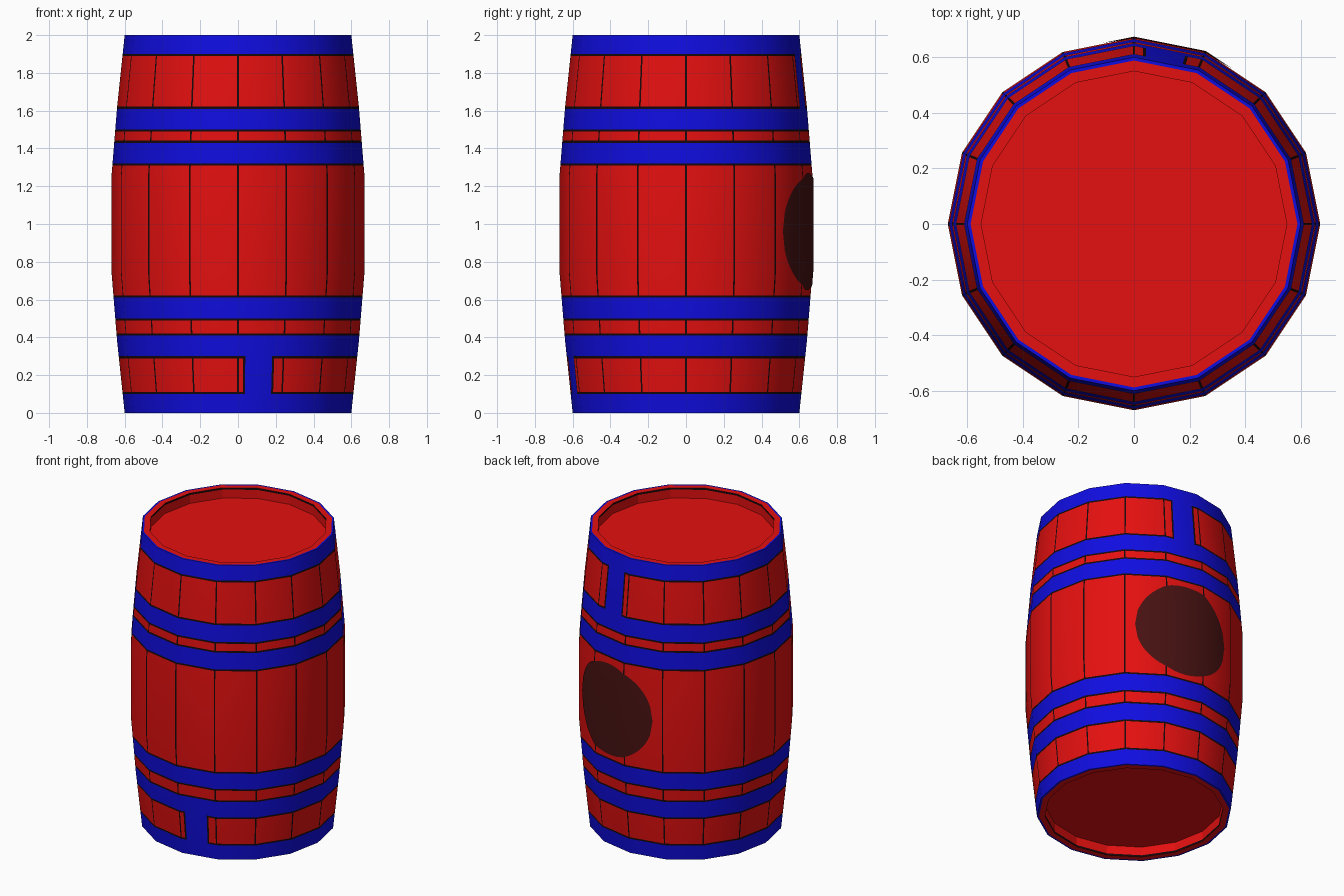
import bpy
import bmesh
import math

cube = bpy.data.objects.get("Cube")
if cube:
    bpy.data.objects.remove(cube)

SIDES = 16
STEP = 2 * math.pi / SIDES
PROFILE = [(0, 0.6), (0.38, 0.64), (0.75, 0.67), (1.25, 0.67), (1.62, 0.64), (2, 0.6)]
HOOPS = [(0, 0.1), (0.3, 0.41), (0.5, 0.61), (1.32, 1.43), (1.5, 1.61), (1.9, 2)]
LINE = 0.011     # width of the dark outlines
RED, BLUE, DARK, BROWN = range(4)


def make_material(name, color):
    mat = bpy.data.materials.new(name)
    mat.use_nodes = True
    mat.diffuse_color = color
    bsdf = next(n for n in mat.node_tree.nodes if n.type == "BSDF_PRINCIPLED")
    bsdf.inputs["Base Color"].default_value = color
    bsdf.inputs["Roughness"].default_value = 0.8
    return mat


MATERIALS = [
    make_material("red_wood", (0.78, 0.005, 0.005, 1)),
    make_material("blue_hoop", (0.005, 0.004, 0.74, 1)),
    make_material("dark_seam", (0.008, 0.002, 0.003, 1)),
    make_material("brown_bung", (0.065, 0.006, 0.006, 1)),
]


def radius(z):
    for (z0, r0), (z1, r1) in zip(PROFILE, PROFILE[1:]):
        if z <= z1:
            return r0 + (r1 - r0) * (z - z0) / (z1 - z0)
    return PROFILE[-1][1]


def surface(turn, z, offset=0.0):
    """Point on the faceted wall; turn counts facets from the front."""
    i = math.floor(turn + 1e-6)
    f = turn - i
    a, b = i * STEP, (i + 1) * STEP
    r = radius(z) + offset
    x = math.sin(a) * (1 - f) + math.sin(b) * f
    y = math.cos(a) * (1 - f) + math.cos(b) * f
    return (r * x, -r * y, z)


def finish(bm, name, rounded):
    bmesh.ops.remove_doubles(bm, verts=bm.verts, dist=0.0001)
    mesh = bpy.data.meshes.new(name)
    bm.to_mesh(mesh)
    bm.free()
    for mat in MATERIALS:
        mesh.materials.append(mat)
    obj = bpy.data.objects.new(name, mesh)
    bpy.context.collection.objects.link(obj)
    if rounded:
        # Shade the facets as one round, bulging wall
        for poly in mesh.polygons:
            poly.use_smooth = True
        normals = []
        for v in mesh.vertices:
            r = math.hypot(v.co.x, v.co.y)
            n = (v.co.x / r, v.co.y / r, 0.12 * (v.co.z - 1))
            length = math.hypot(*n)
            normals.append([c / length for c in n])
        mesh.normals_split_custom_set_from_vertices(normals)
    return obj


# Staved wall with hoops, seams and the two blue tabs
TABS = {0: (0.16, 0.75, 0.1, 0.3), 7: (0.25, 0.82, 1.61, 1.9)}
SEAM = 0.018     # half seam width as a share of a facet
EDGE = 0.045     # tab outline as a share of a facet


def wall_color(side, f, z):
    if any(lo < z < hi for lo, hi in HOOPS):
        return BLUE
    if side in TABS:
        left, right, bottom, top = TABS[side]
        if bottom < z < top:
            if left < f < right:
                return BLUE
            if left - EDGE < f < right + EDGE:
                return DARK
    if any(lo - LINE < z < hi + LINE for lo, hi in HOOPS):
        return DARK
    return DARK if f < SEAM or f > 1 - SEAM else RED


levels = {z for z, r in PROFILE}
for lo, hi in HOOPS:
    levels |= {z for z in (lo - LINE, lo, hi, hi + LINE) if 0 <= z <= 2}
levels = sorted(levels)

bm = bmesh.new()
for side in range(SIDES):
    cuts = [0, SEAM, 1 - SEAM, 1]
    if side in TABS:
        left, right = TABS[side][:2]
        cuts = sorted(cuts + [left - EDGE, left, right, right + EDGE])
    for f0, f1 in zip(cuts, cuts[1:]):
        t0, t1 = side + f0, side + f1
        for z0, z1 in zip(levels, levels[1:]):
            corners = [(t0, z0), (t1, z0), (t1, z1), (t0, z1)]
            face = bm.faces.new([bm.verts.new(surface(t, z)) for t, z in corners])
            face.material_index = wall_color(side, (f0 + f1) / 2, (z0 + z1) / 2)
finish(bm, "barrel_wall", True)


# Rim, recess wall and sunken lid at each end
def make_end(name, z, inward):
    rings = [(0.6, 0), (0.588, 0), (0.55, 0), (0.55, 0.012), (0.55, 0.07)]
    colors = [BLUE, RED, DARK, RED]
    bm = bmesh.new()
    loops = []
    for r, depth in rings:
        loops.append([bm.verts.new((r * math.sin(i * STEP), -r * math.cos(i * STEP),
                                    z + inward * depth)) for i in range(SIDES)])
    for outer, inner, color in zip(loops, loops[1:], colors):
        for i in range(SIDES):
            j = (i + 1) % SIDES
            quad = [outer[i], outer[j], inner[j], inner[i]]
            face = bm.faces.new(quad if inward < 0 else quad[::-1])
            face.material_index = color
    lid = bm.faces.new(loops[-1] if inward < 0 else loops[-1][::-1])
    lid.material_index = RED
    finish(bm, name, False)


make_end("top_lid", 2, -1)
make_end("bottom_lid", 0, 1)

# Round bung patch following the wall on the back
CENTER, HALF, BUNG_Z, BUNG_R, COLUMNS = 7.5, 1.25, 0.96, 0.31, 20


def bung_column(k):
    s = k / COLUMNS
    h = BUNG_R * math.sqrt(max(0, 1 - s * s))
    lo, hi = BUNG_Z - h, BUNG_Z + h
    heights = [lo, min(max(0.75, lo), hi), min(max(1.25, lo), hi), hi]
    return [surface(CENTER + HALF * s, z, 0.004) for z in heights]


bm = bmesh.new()
for k in range(-COLUMNS, COLUMNS):
    a, b = bung_column(k), bung_column(k + 1)
    for i in range(3):
        corners = []
        for p in (a[i], b[i], b[i + 1], a[i + 1]):
            if all(math.dist(p, q) > 0.0005 for q in corners):
                corners.append(p)
        if len(corners) > 2:
            face = bm.faces.new([bm.verts.new(p) for p in corners])
            face.material_index = BROWN
finish(bm, "bung_patch", True)
